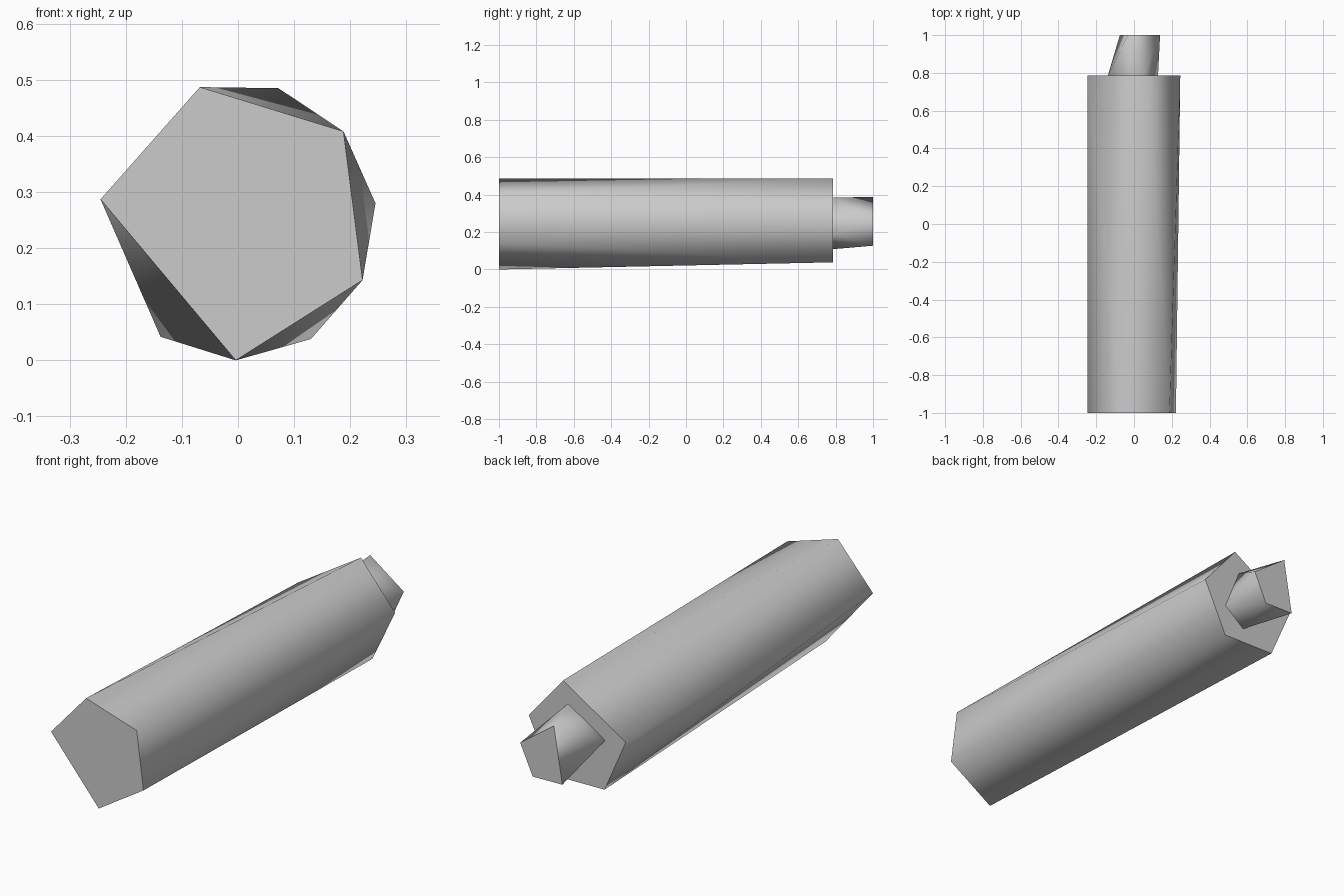
import bpy, bmesh

if "Cube" in bpy.data.objects:
    bpy.data.objects.remove(bpy.data.objects["Cube"], do_unlink=True)

# One plain grey for everything
grey = bpy.data.materials.new("plain grey")
grey.use_nodes = True
color = (0.6, 0.6, 0.6, 1.0)
grey.diffuse_color = color
grey.node_tree.nodes["Principled BSDF"].inputs["Base Color"].default_value = color


def faceted_rod(name, front, back, y0, y1):
    """Convex rod along y between two (x, z) outlines, rounded sides, crisp ends."""
    bm = bmesh.new()
    verts = [bm.verts.new((x, y, z)) for outline, y in ((front, y0), (back, y1))
             for x, z in outline]
    bmesh.ops.convex_hull(bm, input=verts)
    bmesh.ops.recalc_face_normals(bm, faces=bm.faces[:])
    # merge the triangles of each flat end
    for y in (y0, y1):
        cap = [f for f in bm.faces if all(abs(v.co.y - y) < 1e-5 for v in f.verts)]
        bmesh.ops.dissolve_faces(bm, faces=cap)
    for f in bm.faces:
        f.smooth = True
    for e in bm.edges:
        e.smooth = abs(e.verts[0].co.y - e.verts[1].co.y) > 1e-4
    mesh = bpy.data.meshes.new(name)
    bm.to_mesh(mesh)
    bm.free()
    mesh.materials.append(grey)
    obj = bpy.data.objects.new(name, mesh)
    bpy.context.collection.objects.link(obj)
    return obj


# Long body, its back outline turned against the front one
faceted_rod(
    "body",
    [(-0.245, 0.287), (-0.068, 0.487), (0.188, 0.408), (0.222, 0.143), (-0.004, 0.0)],
    [(-0.245, 0.287), (0.072, 0.485), (0.245, 0.280), (0.130, 0.038), (-0.138, 0.042)],
    -1.0, 0.785)

# Short narrow stub at the back
faceted_rod(
    "back_stub",
    [(0.048, 0.385), (-0.140, 0.268), (0.026, 0.108), (0.127, 0.190)],
    [(0.138, 0.265), (-0.032, 0.387), (-0.075, 0.130), (0.075, 0.127)],
    0.78, 1.0)
